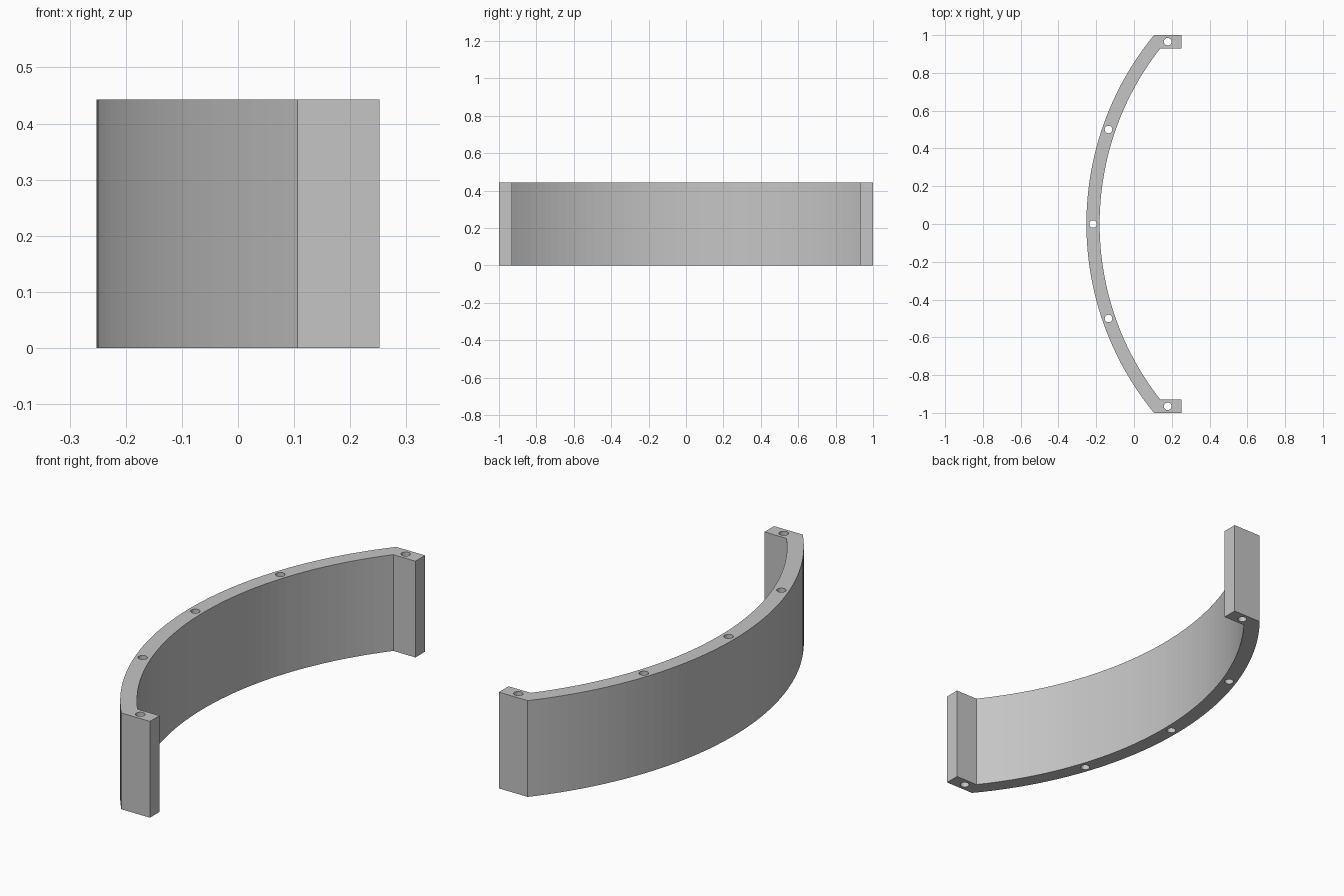
import bpy, bmesh
from math import asin, sin, cos
from mathutils import Matrix

cube = bpy.data.objects.get("Cube")
if cube:
    bpy.data.objects.remove(cube, do_unlink=True)

HEIGHT = 0.443
CENTRE_X = 1.324
OUTER, INNER = 1.576, 1.506
TIP_X, OUTER_Y, INNER_Y = 0.252, 1.0, 0.93
SEGMENTS = 48

grey = bpy.data.materials.new("plain grey")
grey.use_nodes = True
colour = (0.56, 0.56, 0.56, 1)
grey.diffuse_color = colour
grey.node_tree.nodes["Principled BSDF"].inputs["Base Color"].default_value = colour


def make_object(name, bm):
    bmesh.ops.recalc_face_normals(bm, faces=bm.faces)
    mesh = bpy.data.meshes.new(name)
    bm.to_mesh(mesh)
    bm.free()
    mesh.materials.append(grey)
    obj = bpy.data.objects.new(name, mesh)
    bpy.context.collection.objects.link(obj)
    return obj


def arc(radius, end_y):
    """Points on an arc bulging to -x, from -end_y to +end_y."""
    half = asin(end_y / radius)
    angles = [half * (2 * i / SEGMENTS - 1) for i in range(SEGMENTS + 1)]
    return [(CENTRE_X - radius * cos(a), radius * sin(a)) for a in angles]


# Curved wall with a straight lug at each end
outline = [(TIP_X, -OUTER_Y)] + arc(OUTER, OUTER_Y) + [(TIP_X, OUTER_Y), (TIP_X, INNER_Y)]
outline += arc(INNER, INNER_Y)[::-1] + [(TIP_X, -INNER_Y)]
bm = bmesh.new()
base = bm.faces.new([bm.verts.new((x, y, 0)) for x, y in outline])
top = bmesh.ops.extrude_face_region(bm, geom=[base])["geom"]
bmesh.ops.translate(bm, vec=(0, 0, HEIGHT),
                    verts=[v for v in top if isinstance(v, bmesh.types.BMVert)])
wall = make_object("curved_wall", bm)

# Vertical bolt holes through the full height
bm = bmesh.new()
holes = [(-0.217, 0)]
for side in (-1, 1):
    holes += [(-0.135, side * 0.5), (0.178, side * 0.965)]
for x, y in holes:
    bmesh.ops.create_cone(bm, cap_ends=True, segments=24, radius1=0.02, radius2=0.02,
                          depth=HEIGHT * 2, matrix=Matrix.Translation((x, y, HEIGHT / 2)))
cutter = make_object("bolt_hole_cutter", bm)
cutter.hide_render = True
cutter.hide_viewport = True

cut = wall.modifiers.new("bolt holes", "BOOLEAN")
cut.operation = "DIFFERENCE"
cut.solver = "EXACT"
cut.object = cutter
